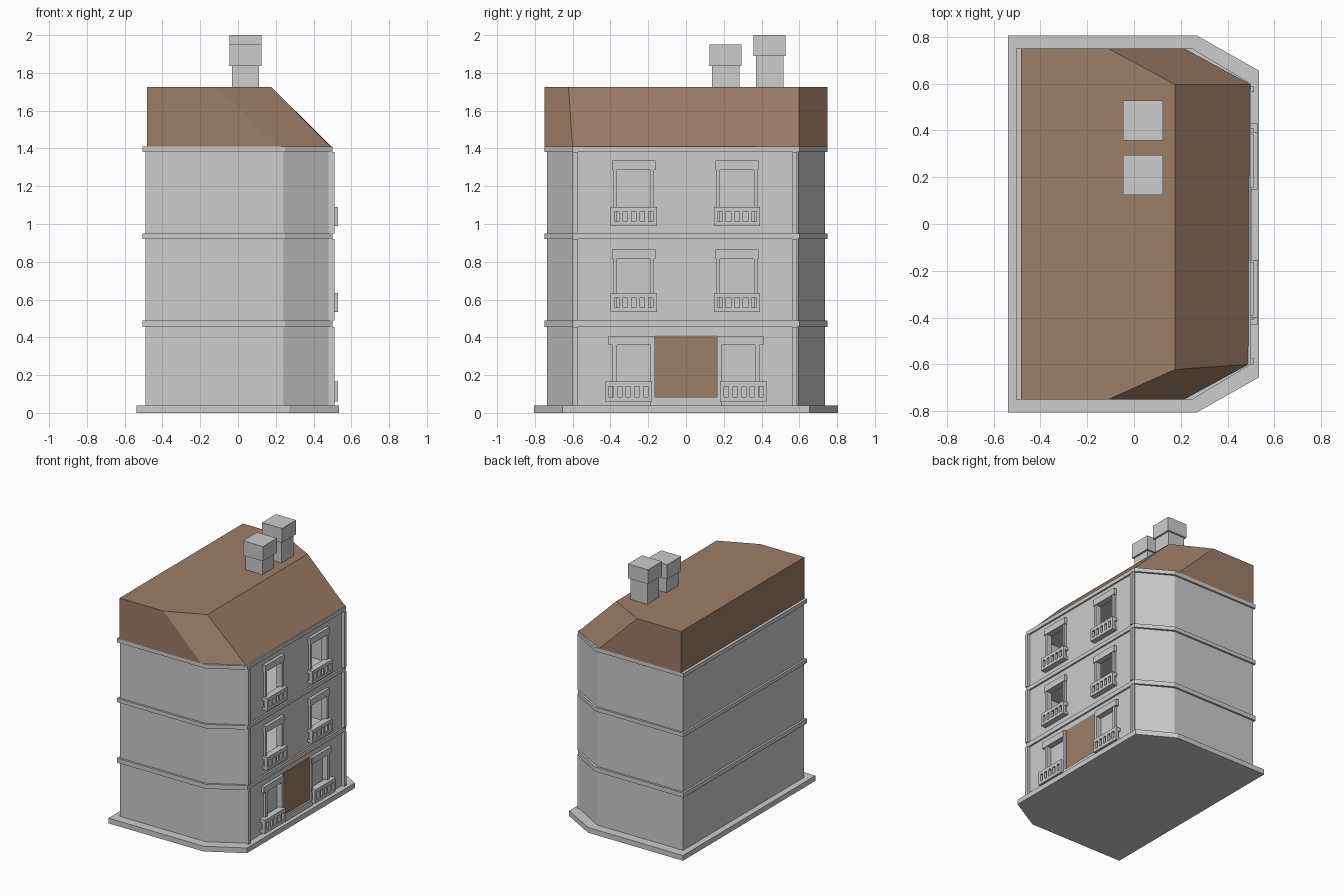
import bpy, bmesh

if "Cube" in bpy.data.objects:
    bpy.data.objects.remove(bpy.data.objects["Cube"])

def material(name, rgb):
    m = bpy.data.materials.new(name)
    m.diffuse_color = (*rgb, 1)
    m.use_nodes = True
    m.node_tree.nodes["Principled BSDF"].inputs["Base Color"].default_value = m.diffuse_color
    return m

GREY = material("grey_stone", (0.604, 0.604, 0.604))
BROWN = material("brown", (0.337, 0.205, 0.136))

def finish(name, bm, mat):
    bmesh.ops.recalc_face_normals(bm, faces=bm.faces)
    me = bpy.data.meshes.new(name)
    bm.to_mesh(me)
    bm.free()
    me.materials.append(mat)
    ob = bpy.data.objects.new(name, me)
    bpy.context.collection.objects.link(ob)
    return ob

def loft(name, bottom, top, z0, z1, mat):
    bm = bmesh.new()
    lo = [bm.verts.new((x, y, z0)) for x, y in bottom]
    hi = [bm.verts.new((x, y, z1)) for x, y in top]
    bm.faces.new(lo)
    bm.faces.new(hi)
    n = len(lo)
    for i in range(n):
        j = (i + 1) % n
        bm.faces.new((lo[i], lo[j], hi[j], hi[i]))
    return finish(name, bm, mat)

def boxes(name, specs, mat=GREY):
    # each spec is x0, x1, y0, y1, z0, z1
    bm = bmesh.new()
    for x0, x1, y0, y1, z0, z1 in specs:
        vs = bmesh.ops.create_cube(bm, size=1)["verts"]
        for v in vs:
            v.co = (x0 if v.co.x < 0 else x1, y0 if v.co.y < 0 else y1, z0 if v.co.z < 0 else z1)
    return finish(name, bm, mat)

def plan(back, shoulder, front, side, corner):
    # six-sided footprint with the two front corners cut off
    return [(back, -side), (shoulder, -side), (front, -corner),
            (front, corner), (shoulder, side), (back, side)]

# plinth, walls and floor bands
p = plan(-0.538, 0.27, 0.535, 0.805, 0.655)
loft("plinth", p, p, 0, 0.04, GREY)
w = plan(-0.49, 0.24, 0.487, 0.735, 0.592)
walls = loft("walls", w, w, 0.04, 1.40, GREY)
b = plan(-0.505, 0.25, 0.50, 0.75, 0.60)
for i, (z0, z1) in enumerate([(0.455, 0.49), (0.92, 0.95), (1.38, 1.41)]):
    loft(f"floor_band_{i + 1}", b, b, z0, z1, GREY)

# roof with flat top and sloping front
loft("roof",
     [(-0.483, -0.75), (0.215, -0.75), (0.49, -0.60), (0.497, 0.597), (0.215, 0.75), (-0.483, 0.75)],
     [(-0.483, -0.75), (-0.11, -0.75), (0.175, -0.622), (0.175, 0.597), (-0.11, 0.75), (-0.483, 0.75)],
     1.408, 1.726, BROWN)

# chimneys
for i, (y, zc, zt) in enumerate([(0.21, 1.837, 1.95), (0.443, 1.89, 2.0)]):
    boxes(f"chimney_shaft_{i + 1}", [(-0.032, 0.11, y - 0.072, y + 0.072, 1.72, zc)])
    boxes(f"chimney_cap_{i + 1}", [(-0.046, 0.124, y - 0.085, y + 0.085, zc, zt)])

# corner strips on each storey
for i, (z0, z1) in enumerate([(0.04, 0.455), (0.49, 0.92), (0.95, 1.38)]):
    boxes(f"corner_strips_{i + 1}", [(0.48, 0.51, -0.60, -0.575, z0, z1),
                                     (0.48, 0.51, 0.565, 0.588, z0, z1)])

def balcony(name, y0, y1, z0, z1):
    h = z1 - z0
    parts = [(0.48, 0.53, y0, y1, z0, z0 + 0.22 * h), (0.48, 0.53, y0, y1, z1 - 0.25 * h, z1)]
    n, slot = 5, 0.025
    post = (y1 - y0 - n * slot) / (n + 1)
    for k in range(n + 1):
        a = y0 + k * (post + slot)
        parts.append((0.507, 0.53, a, a + post, z0 + 0.22 * h, z1 - 0.25 * h))
    boxes(name, parts)

# upper windows: lintel, side frames and balcony
holes = []
for floor, zb in ((1, 0.535), (2, 0.99)):
    top = zb + (0.28 if floor == 1 else 0.295)
    head = zb + (0.33 if floor == 1 else 0.345)
    for side, c in (("left", -0.277), ("right", 0.27)):
        boxes(f"window_frame_{floor}_{side}", [
            (0.48, 0.51, c - 0.115, c + 0.115, top, head),
            (0.48, 0.505, c - 0.108, c - 0.09, zb, top),
            (0.48, 0.505, c + 0.09, c + 0.108, zb, top)])
        balcony(f"balcony_{floor}_{side}", c - 0.123, c + 0.123, zb, zb + 0.10)
        holes.append((0.44, 0.60, c - 0.09, c + 0.09, zb + 0.01, top))

# ground floor windows beside the door
for side, s in (("left", -1), ("right", 1)):
    def span(a, c):
        return (min(s * a, s * c), max(s * a, s * c))
    boxes(f"window_frame_0_{side}", [
        (0.48, 0.51, *span(0.18, 0.41), 0.36, 0.408),
        (0.48, 0.505, *span(0.365, 0.388), 0.06, 0.36),
        (0.48, 0.505, *span(0.165, 0.188), 0.04, 0.408)])
    balcony(f"balcony_0_{side}", *span(0.18, 0.43), 0.06, 0.165)
    holes.append((0.465, 0.60, *span(0.188, 0.365), 0.07, 0.36))

# door and step
boxes("door", [(0.47, 0.492, -0.165, 0.165, 0.085, 0.41)], BROWN)
boxes("door_step", [(0.47, 0.505, -0.165, 0.165, 0.04, 0.085)])

# hollow rooms and window openings
rooms = boxes("room_cutter", [(-0.46, 0.46, -0.58, 0.58, 0.49, 0.92),
                              (-0.46, 0.46, -0.58, 0.58, 0.95, 1.38)])
openings = boxes("opening_cutter", holes)
for cutter in (rooms, openings):
    cutter.hide_render = True
    cutter.display_type = 'WIRE'
    mod = walls.modifiers.new(cutter.name, 'BOOLEAN')
    mod.operation = 'DIFFERENCE'
    mod.solver = 'EXACT'
    mod.object = cutter
